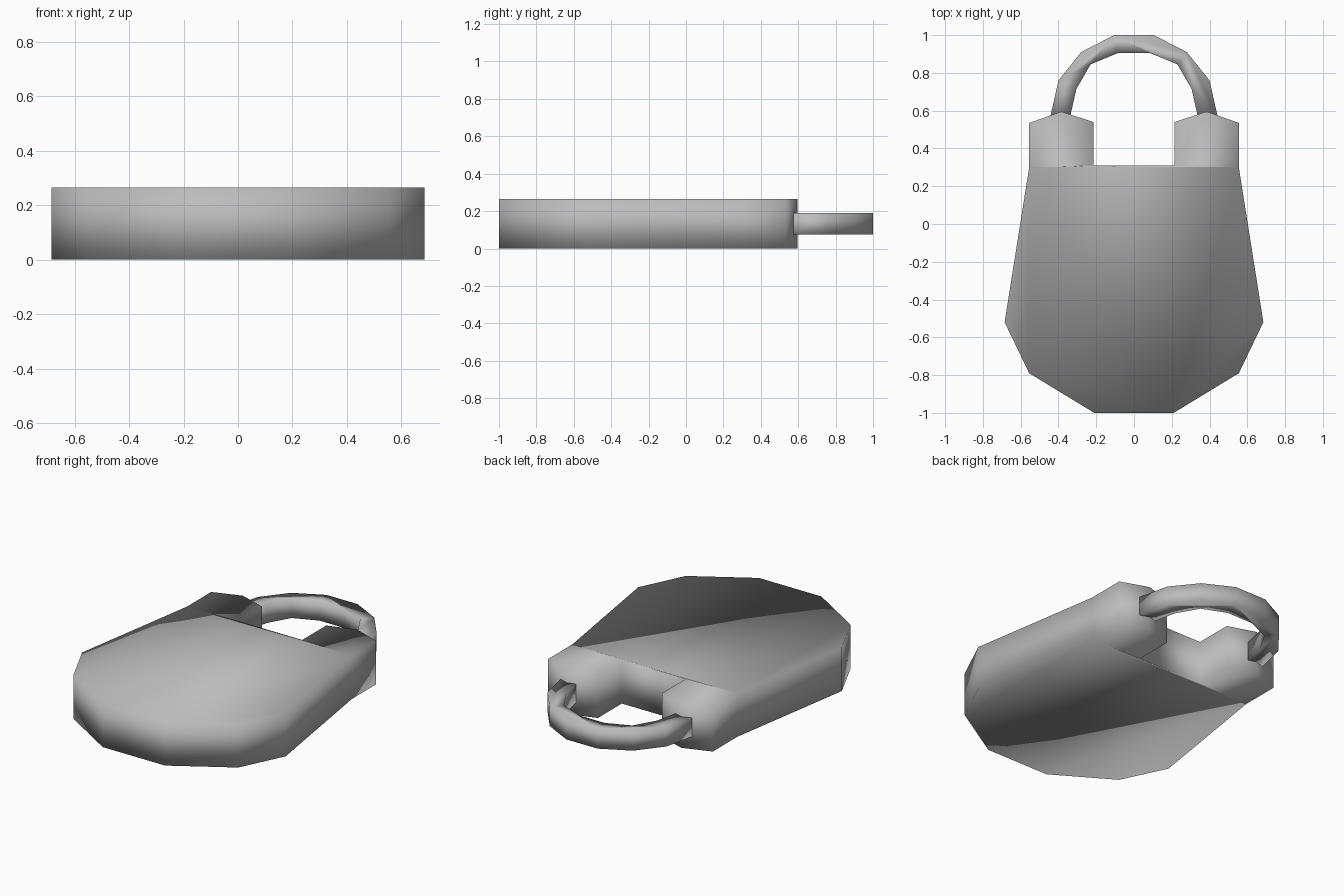
import bpy
import bmesh

cube = bpy.data.objects.get("Cube")
if cube:
    bpy.data.objects.remove(cube, do_unlink=True)

grey = bpy.data.materials.new("grey_metal")
grey.use_nodes = True
COLOUR = (0.5, 0.5, 0.5, 1)
grey.diffuse_color = COLOUR
grey.node_tree.nodes["Principled BSDF"].inputs["Base Color"].default_value = COLOUR


def slab(name, half, z0, z1):
    """Mirror a half outline across x, extrude it upwards and shade it smooth."""
    outline = half + [(-x, y) for x, y in reversed(half)]
    bm = bmesh.new()
    base = bm.faces.new([bm.verts.new((x, y, z0)) for x, y in outline])
    top = bmesh.ops.extrude_face_region(bm, geom=[base], use_keep_orig=True)
    verts = [g for g in top["geom"] if isinstance(g, bmesh.types.BMVert)]
    bmesh.ops.translate(bm, verts=verts, vec=(0, 0, z1 - z0))
    bmesh.ops.recalc_face_normals(bm, faces=bm.faces[:])
    for face in bm.faces:
        face.smooth = True
    mesh = bpy.data.meshes.new(name)
    bm.to_mesh(mesh)
    bm.free()
    mesh.materials.append(grey)
    obj = bpy.data.objects.new(name, mesh)
    bpy.context.collection.objects.link(obj)
    return obj


# Body with a notch between two pointed shoulders
slab("lock_body", [
    (0.215, 0.31), (0.215, 0.54), (0.385, 0.595), (0.555, 0.535),
    (0.555, 0.30), (0.685, -0.52), (0.555, -0.79), (0.21, -1.0),
], 0, 0.265)

# Square-section shackle, its ends sunk into the shoulders
outer = [(0.105, 1.0), (0.28, 0.91), (0.40, 0.76), (0.445, 0.56)]
inner = [(0.085, 0.905), (0.23, 0.845), (0.305, 0.715), (0.34, 0.56)]
slab("shackle", inner + outer[::-1], 0.075, 0.19)
